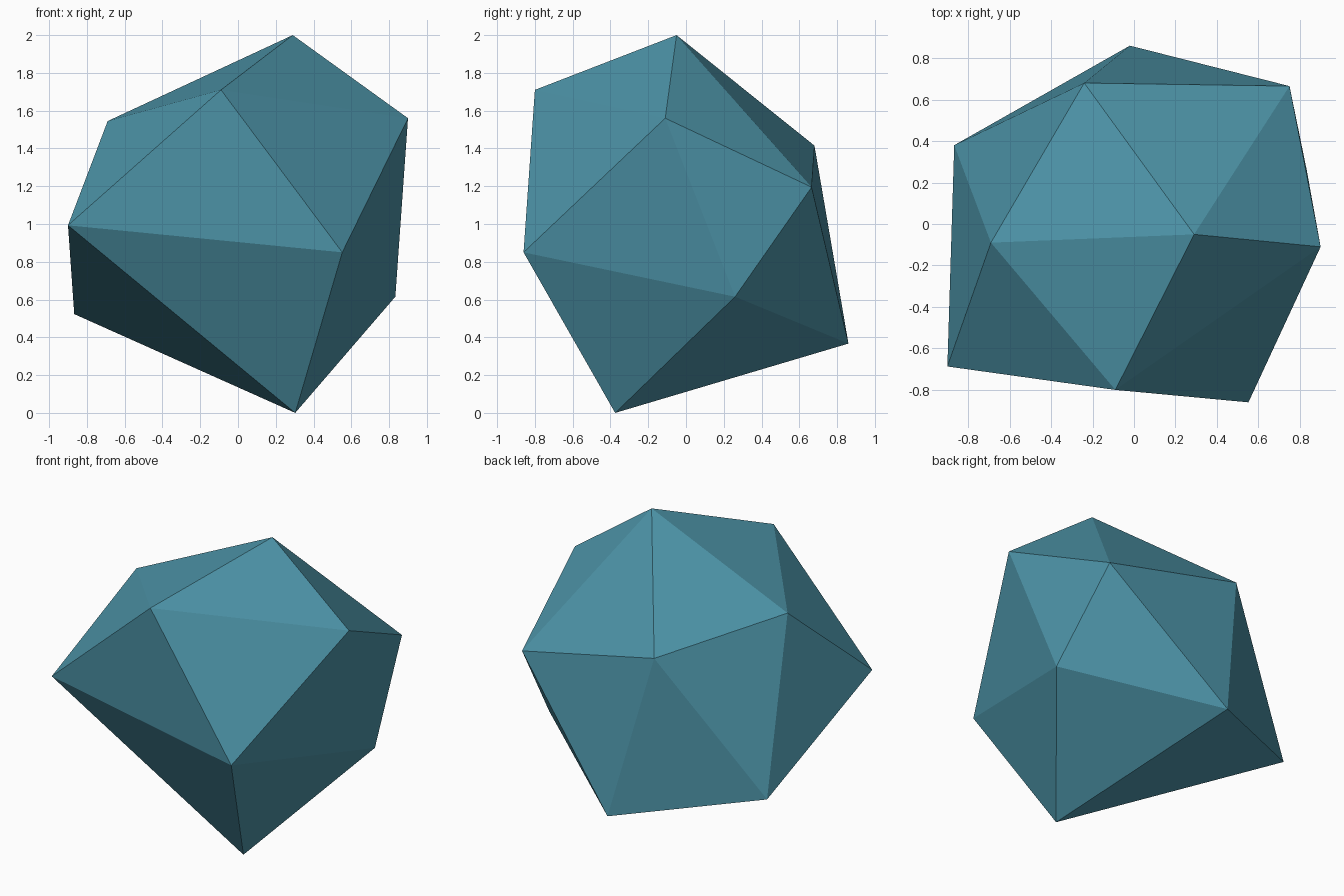
import bpy

if "Cube" in bpy.data.objects:
    bpy.data.objects.remove(bpy.data.objects["Cube"])

# Irregular low-poly boulder: a distorted icosahedron (pole, ring, ring, pole)
top = (0.29, -0.05, 2.0)
upper = [(-0.09, -0.80, 1.71), (0.90, -0.11, 1.56), (0.75, 0.665, 1.195),
         (-0.24, 0.68, 1.415), (-0.69, -0.09, 1.545)]
lower = [(0.552, -0.86, 0.85), (0.833, 0.26, 0.615), (-0.02, 0.86, 0.367),
         (-0.867, 0.38, 0.523), (-0.90, -0.687, 0.993)]
bottom = (0.303, -0.375, 0.0)

# Cap fans plus the zigzag belt between the rings
faces = []
for i in range(5):
    j = (i + 1) % 5
    u, un, l, ln = 1 + i, 1 + j, 6 + i, 6 + j
    faces += [(0, u, un), (u, l, un), (un, l, ln), (11, ln, l)]

mesh = bpy.data.meshes.new("boulder")
mesh.from_pydata([top, *upper, *lower, bottom], [], faces)
mesh.update()

# Single flat teal colour
mat = bpy.data.materials.new("teal stone")
mat.diffuse_color = (0.072, 0.288, 0.381, 1)
mat.use_nodes = True
mat.node_tree.nodes["Principled BSDF"].inputs["Base Color"].default_value = mat.diffuse_color
mesh.materials.append(mat)

boulder = bpy.data.objects.new("boulder", mesh)
bpy.context.collection.objects.link(boulder)
